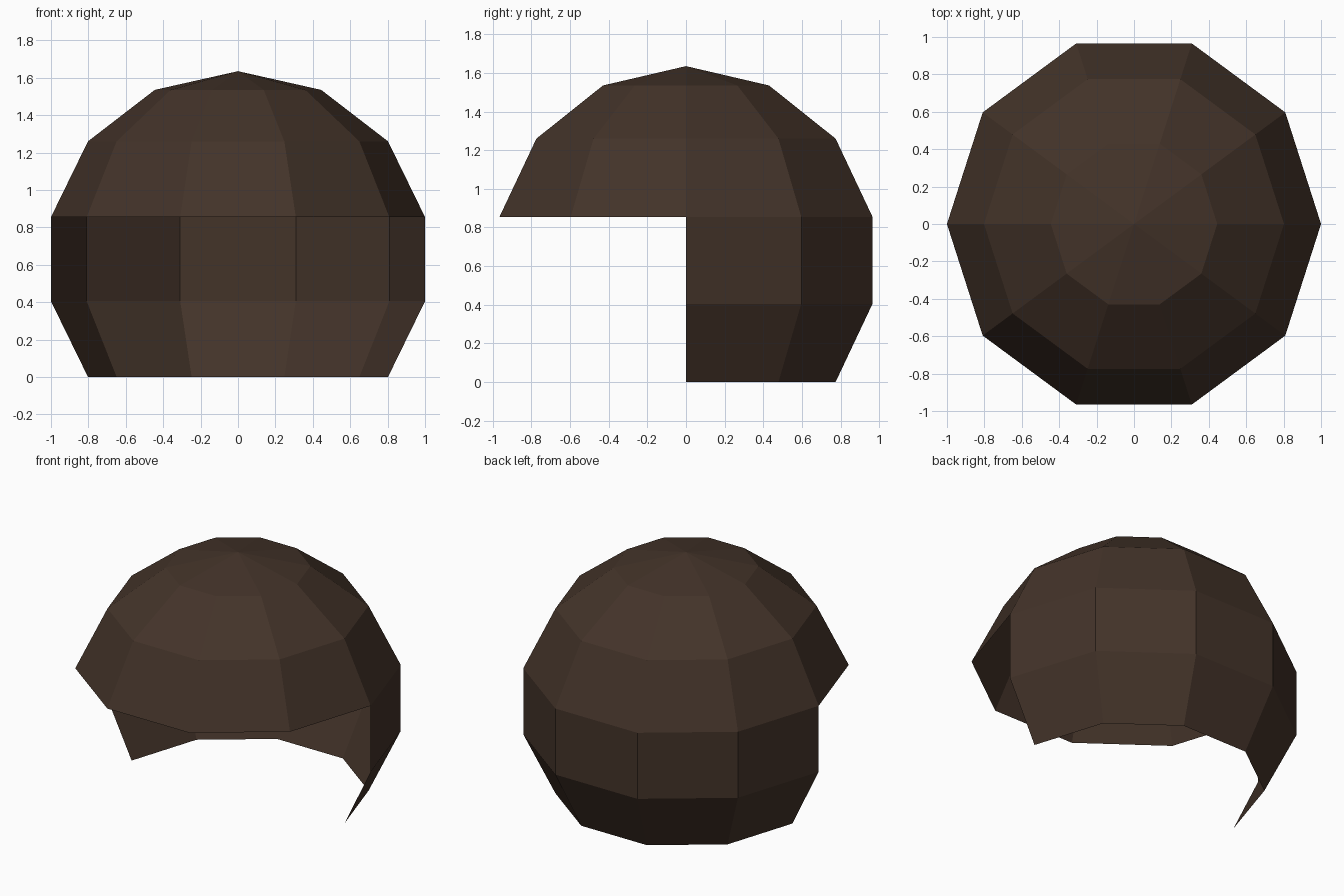
import bpy, bmesh, math

if "Cube" in bpy.data.objects:
    bpy.data.objects.remove(bpy.data.objects["Cube"])

SIDES = 10
Y_SCALE = 1.015

brown = bpy.data.materials.new("dark brown")
brown.diffuse_color = (0.056, 0.033, 0.022, 1)
brown.use_nodes = True
brown.node_tree.nodes["Principled BSDF"].inputs["Base Color"].default_value = brown.diffuse_color


def ring_shell(name, profile, steps, apex=None):
    """Sweep a (radius, z) profile through whole 36 degree steps from +x, with an optional tip."""
    bm = bmesh.new()
    closed = steps == SIDES
    count = steps if closed else steps + 1
    rings = []
    for r, z in profile:
        ring = []
        for i in range(count):
            a = 2 * math.pi * i / SIDES
            ring.append(bm.verts.new((r * math.cos(a), r * Y_SCALE * math.sin(a), z)))
        rings.append(ring)
    for lo, hi in zip(rings, rings[1:]):
        for i in range(steps):
            j = (i + 1) % count
            bm.faces.new((lo[i], lo[j], hi[j], hi[i]))
    if apex is not None:
        tip = bm.verts.new((0, 0, apex))
        for i in range(steps):
            bm.faces.new((rings[-1][i], rings[-1][(i + 1) % count], tip))
    mesh = bpy.data.meshes.new(name)
    bm.to_mesh(mesh)
    bm.free()
    mesh.materials.append(brown)
    ob = bpy.data.objects.new(name, mesh)
    bpy.context.collection.objects.link(ob)
    return ob


# Full faceted dome, open underneath
ring_shell("dome", [(1, 0.855), (0.802, 1.26), (0.445, 1.535)], SIDES, apex=1.635)

# Half wall around the back, curving in at the bottom
ring_shell("back_wall", [(0.802, 0), (1, 0.405), (1, 0.855)], SIDES // 2)
